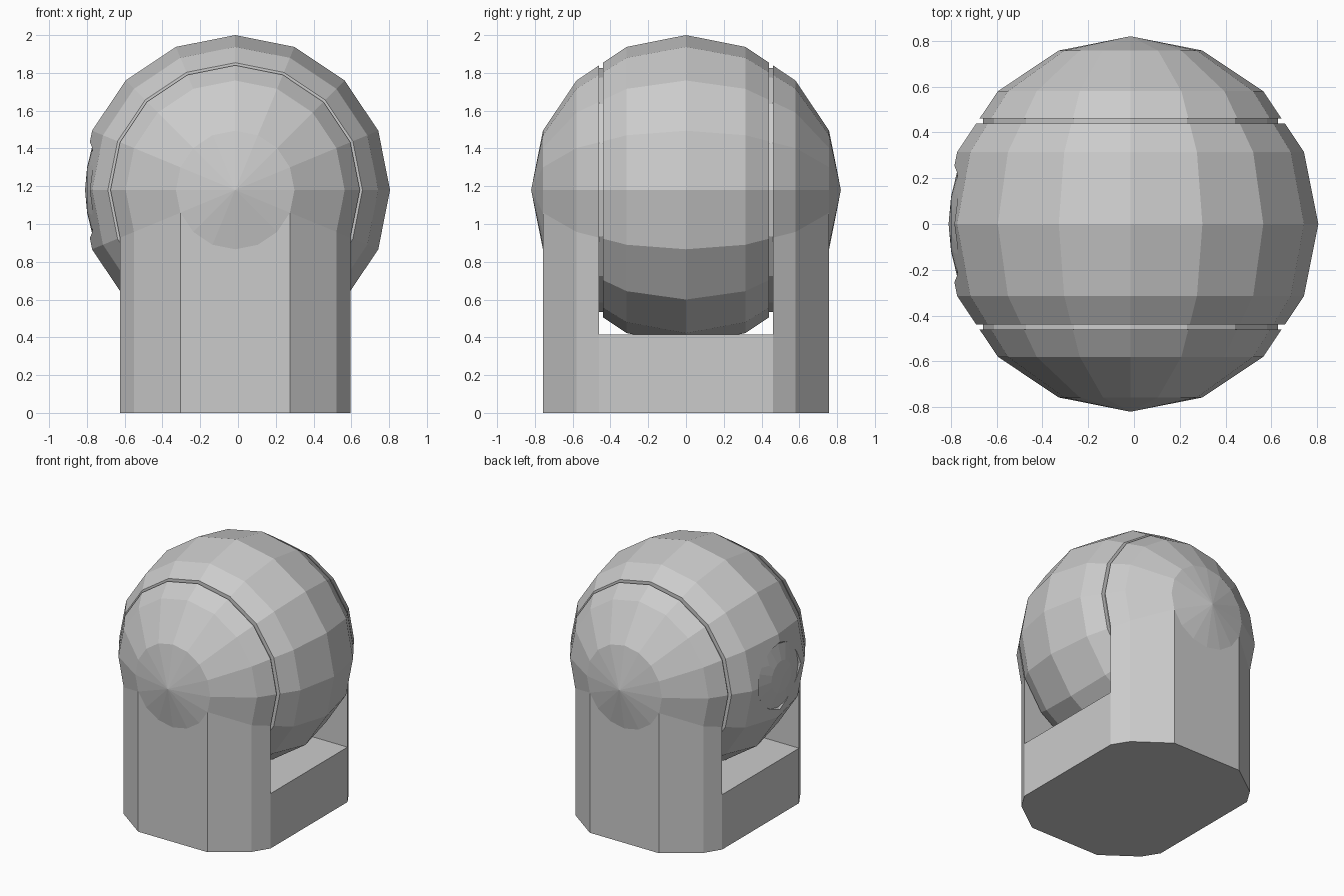
import bpy, bmesh
from math import sin, cos, pi

if "Cube" in bpy.data.objects:
    bpy.data.objects.remove(bpy.data.objects["Cube"])

CX, CZ, R, N = -0.015, 1.18, 0.82, 16
C, S = cos(pi / 8), sin(pi / 8)


def finish(bm, name):
    bmesh.ops.recalc_face_normals(bm, faces=bm.faces)
    me = bpy.data.meshes.new(name)
    bm.to_mesh(me)
    bm.free()
    ob = bpy.data.objects.new(name, me)
    bpy.context.collection.objects.link(ob)
    return ob


def lathe(name, profile, axis='y'):
    """Revolve (position, radius) pairs around a horizontal axis."""
    bm = bmesh.new()
    rings = []
    for a, r in profile:
        ring = []
        for i in range(1 if r == 0 else N):
            u, w = r * cos(2 * pi * i / N), r * sin(2 * pi * i / N)
            co = (CX + u, a, CZ + w) if axis == 'y' else (a, u, CZ + w)
            ring.append(bm.verts.new(co))
        rings.append(ring)
    for p, q in zip(rings, rings[1:]):
        for i in range(N):
            j = (i + 1) % N
            if len(p) == 1:
                bm.faces.new((p[0], q[i], q[j]))
            elif len(q) == 1:
                bm.faces.new((p[i], q[0], p[j]))
            else:
                bm.faces.new((p[i], q[i], q[j], p[j]))
    for ring in (rings[0], rings[-1]):
        if len(ring) > 1:
            bm.faces.new(ring)
    return finish(bm, name)


def prism(name, outline, bottom, tops):
    """Vertical prism with a height for each corner."""
    bm = bmesh.new()
    lo = [bm.verts.new((x, y, bottom)) for x, y in outline]
    hi = [bm.verts.new((x, y, z)) for (x, y), z in zip(outline, tops)]
    bm.faces.new(lo)
    bm.faces.new(hi)
    n = len(lo)
    for i in range(n):
        j = (i + 1) % n
        bm.faces.new((lo[i], lo[j], hi[j], hi[i]))
    return finish(bm, name)


# Ball with a thin stepped axle at both ends
half = [(0.44, 0.674), (0.44, 0.645), (0.462, 0.645)]
r1 = (R * sin(pi / 8), R * C)
right = [r1] + half
ball = lathe("ball", [(-a, r) for a, r in reversed(right)] + [(0, R)] + right)

# Shallow round lens recess on the left side of the ball
cutter = lathe("lens_cutter", [(-0.81, 0), (-0.799, 0.12), (-0.77, 0.24),
                               (-0.80, 0.27), (-0.95, 0.27), (-0.95, 0)], 'x')
cutter.hide_render = True
mod = ball.modifiers.new("lens_recess", 'BOOLEAN')
mod.operation = 'DIFFERENCE'
mod.solver = 'EXACT'
mod.object = cutter
bpy.context.view_layer.objects.active = ball
bpy.ops.object.modifier_apply(modifier=mod.name)
bpy.data.objects.remove(cutter)

# Rounded caps and the upright arms under them
R2 = R * sin(pi / 4)
section = [(0.46, 0.66), (R2, R2), (R * C, R * S)]
for side, label in ((-1, "front"), (1, "back")):
    lathe(label + "_cap", [(side * a, r) for a, r in section + [(R, 0)]])
    pts = [(-r * C, a, r) for a, r in section] + [(r * C, a, r) for a, r in reversed(section)]
    prism(label + "_arm", [(CX + x, side * y) for x, y, r in pts], 0.415,
          [CZ - r * S for x, y, r in pts])

# Solid base block joining the arms
quarter = [(r * C, a) for a, r in section]
outline = quarter + [(-x, y) for x, y in reversed(quarter)]
outline += [(-x, -y) for x, y in outline]
prism("base", [(CX + x, y) for x, y in outline], 0, [0.415] * len(outline))
